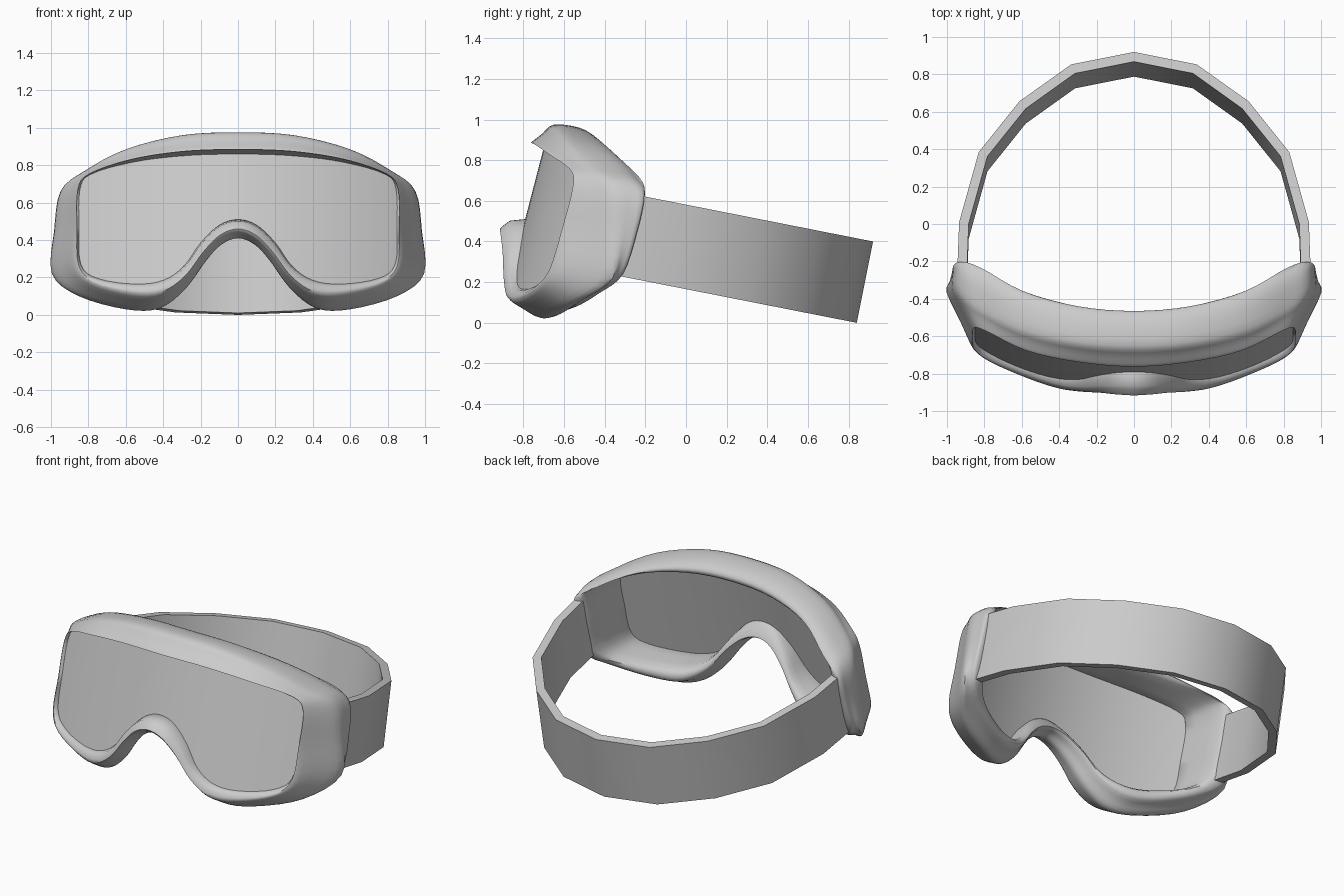
import bpy, bmesh, math
from mathutils import Vector as V

if "Cube" in bpy.data.objects:
    bpy.data.objects.remove(bpy.data.objects["Cube"])


def make(name, verts, faces, angle):
    me = bpy.data.meshes.new(name)
    me.from_pydata([tuple(v) for v in verts], [], faces)
    bm = bmesh.new()
    bm.from_mesh(me)
    bmesh.ops.remove_doubles(bm, verts=bm.verts, dist=0.0005)
    bmesh.ops.recalc_face_normals(bm, faces=bm.faces)
    bm.to_mesh(me)
    bm.free()
    ob = bpy.data.objects.new(name, me)
    bpy.context.collection.objects.link(ob)
    bpy.ops.object.select_all(action='DESELECT')
    ob.select_set(True)
    bpy.context.view_layer.objects.active = ob
    bpy.ops.object.shade_smooth_by_angle(angle=math.radians(angle))
    return ob


def spline(p, n, closed):
    """Catmull-Rom curve through the points p, n samples per span."""
    m = len(p)
    get = (lambda i: p[i % m]) if closed else (lambda i: p[max(0, min(m - 1, i))])
    out = []
    for i in range(m if closed else m - 1):
        a, b, c, d = (get(i + k) for k in (-1, 0, 1, 2))
        for s in range(n):
            t = s / n
            out.append(0.5 * (2 * b + (c - a) * t + (2 * a - 5 * b + 4 * c - d) * t * t
                              + (3 * b - a - 3 * c + d) * t ** 3))
    return out if closed else out + [p[-1]]


def lens_y(x, z):
    return -0.70 - 0.26 * (0.86 - z) + 0.30 * x * x


def full_ring(half):
    ring = half + [V((-p.x, p.y, p.z)) for p in half[-2:0:-1]]
    return spline(ring, 4, True)


def grid_faces(rows, cols, wrap_r, wrap_c):
    return [(r * cols + c, r * cols + (c + 1) % cols,
             (r + 1) % rows * cols + (c + 1) % cols, (r + 1) % rows * cols + c)
            for r in range(rows - (not wrap_r)) for c in range(cols - (not wrap_c))]


# Guide curves from the top centre, round the right side, to the nose bridge
opening = [(0, .86), (.3, .85), (.57, .815), (.79, .75), (.845, .67), (.85, .47), (.84, .27),
           (.75, .195), (.55, .165), (.40, .185), (.29, .26), (.2, .385), (.1, .48), (0, .51)]
outer = [(0, -.65, .975), (.3, -.63, .96), (.6, -.56, .885), (.82, -.45, .77), (.945, -.36, .665),
         (.98, -.36, .45), (.995, -.38, .22), (.85, -.55, .10), (.6, -.66, .03), (.42, -.73, .035),
         (.28, -.77, .14), (.17, -.80, .29), (.09, -.82, .375), (0, -.83, .41)]
back = [(0, -.465, .92), (.3, -.44, .905), (.6, -.36, .84), (.82, -.24, .72), (.94, -.205, .63),
        (.96, -.24, .45), (.95, -.31, .24), (.82, -.42, .15), (.6, -.53, .09), (.44, -.59, .09),
        (.31, -.65, .17), (.2, -.69, .31), (.1, -.72, .40), (0, -.73, .43)]
lip_depth = [.06, .06, .06, .025, .015, .015, .02, .03, .035, .05, .065, .09, .115, .125]
lip_mix = [.25, .25, .25, .22, .15, .12, .15, .25, .35, .4, .45, .5, .5, .5]

A = [V((x, lens_y(x, z), z)) for x, z in opening]
C = [V(p) for p in outer]
D = [V(p) for p in back]
R, B, H, G, E = [], [], [], [], []
for k, (a, c, d, dep, t) in enumerate(zip(A, C, D, lip_depth, lip_mix)):
    # front rim step, front lip, front panel, rear shoulder, inner back edge
    upper = k < 6
    r = a.lerp(c, t * (.9 if upper else .15))
    r.y = a.y - dep * (.9 if upper else .6)
    b = a.lerp(c, t)
    b.y = a.y - dep
    g = c.lerp(d, .25 if upper else .5)
    g.y = c.y + (d.y - c.y) * (.65 if upper else .5)
    h = b.lerp(c, .5) if k < 7 else (9 * (b + c) - r - g) / 16
    e = d.lerp(a, 0.75)
    e.y = d.y - 0.04
    for group, p in zip((R, B, H, G, E), (r, b, h, g, e)):
        group.append(p)
rings = [full_ring(q) for q in (A, R, B, H, C, G, D, E)]

# Frame: smooth padded section swept round the opening
n = len(rings[0])
verts, cols = [], 0
for i in range(n):
    a, *rest = (q[i] for q in rings)
    section = [a] + spline(rest + [a], 3, False)[:-1]
    cols = len(section)
    verts += section
make("goggle_frame", verts, grid_faces(n, cols, True, True), 50)


# Lens: curved, leaning sheet whose border sits inside the frame
def edge_z(pts, x):
    for p, q in zip(pts, pts[1:]):
        if p.x <= x <= q.x and q.x > p.x:
            return p.z + (q.z - p.z) * (x - p.x) / (q.x - p.x)
    return pts[-1].z


top = rings[0][:19]
bottom = rings[0][24:53][::-1]
verts, N, M = [], 40, 6
for i in range(N + 1):
    x = -0.856 * math.cos(math.pi * i / N)
    xc = min(abs(x), 0.848)
    zt, zb = edge_z(top, xc) + .003, edge_z(bottom, xc) - .004
    for j in range(M + 1):
        z = zb + (zt - zb) * j / M
        verts.append(V((x, lens_y(x, z), z)))
make("lens", verts, grid_faces(N + 1, M + 1, False, False), 30)

# Strap: faceted band, tilted down towards the back
half = [(.945, -.25), (.935, .01), (.83, .385), (.614, .655), (.336, .853)]
path = [V(p) for p in half] + [V((0, .92))] + [V((-x, y)) for x, y in reversed(half)]
verts = []
for i, p in enumerate(path):
    t = (path[min(i + 1, len(path) - 1)] - path[max(i - 1, 0)]).normalized()
    q = p + V((-t.y, t.x)) * 0.052
    for w, drop in ((p, 0), (q, 0), (q, 1), (p, 1)):
        verts.append(V((w.x, w.y - .08 * drop, .40 + (.92 - w.y) * .197 - .4 * drop)))
faces = grid_faces(len(path), 4, False, True)
last = len(verts)
faces += [(0, 1, 2, 3), (last - 4, last - 3, last - 2, last - 1)]
make("head_strap", verts, faces, 40)
